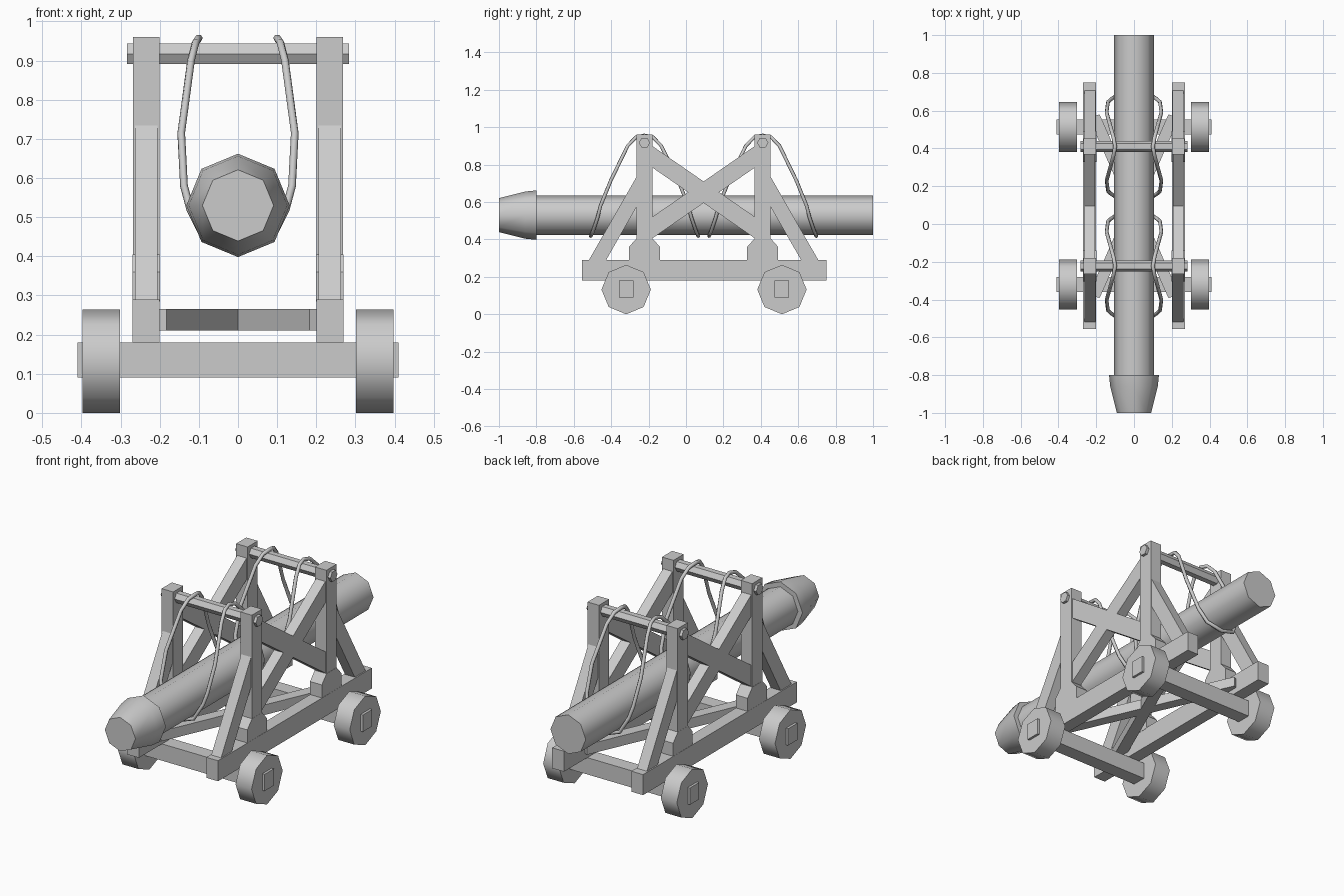
import bpy
import bmesh
import math
from mathutils import Vector, Matrix

cube = bpy.data.objects.get("Cube")
if cube:
    bpy.data.objects.remove(cube, do_unlink=True)

grey = bpy.data.materials.new("plain grey")
grey.use_nodes = True
colour = (0.6, 0.6, 0.6, 1)
grey.diffuse_color = colour
grey.node_tree.nodes["Principled BSDF"].inputs["Base Color"].default_value = colour

MID = 0.094            # y of the frame's middle
POSTS = (-0.222, 0.41)  # y of the two post pairs
AXLES = (-0.32, 0.513)
LOG_Z = 0.53


def finish(name, bm, smooth=False):
    bmesh.ops.recalc_face_normals(bm, faces=bm.faces)
    mesh = bpy.data.meshes.new(name)
    bm.to_mesh(mesh)
    bm.free()
    mesh.materials.append(grey)
    obj = bpy.data.objects.new(name, mesh)
    bpy.context.collection.objects.link(obj)
    if smooth:
        bpy.ops.object.select_all(action='DESELECT')
        obj.select_set(True)
        bpy.context.view_layer.objects.active = obj
        bpy.ops.object.shade_smooth_by_angle(angle=math.radians(50))
    return obj


def plate(name, outline, x0, x1):
    """Extrude a (y, z) outline from x0 to x1."""
    bm = bmesh.new()
    face = bm.faces.new([bm.verts.new((x0, y, z)) for y, z in outline])
    moved = bmesh.ops.extrude_face_region(bm, geom=[face])["geom"]
    verts = [v for v in moved if isinstance(v, bmesh.types.BMVert)]
    bmesh.ops.translate(bm, verts=verts, vec=(x1 - x0, 0, 0))
    return finish(name, bm)


def box(name, x0, x1, y0, y1, z0, z1):
    return plate(name, [(y0, z0), (y1, z0), (y1, z1), (y0, z1)], x0, x1)


def lathe(name, stations, sides, axis, centre, smooth=True):
    """Capped solid from (position, radius) stations along x or y."""
    bm = bmesh.new()
    rings = []
    for pos, r in stations:
        ring = []
        for i in range(sides):
            a = math.tau * i / sides
            u, v = r * math.cos(a), r * math.sin(a)
            p = (pos, u, v) if axis == "x" else (u, pos, v)
            ring.append(bm.verts.new(Vector(p) + Vector(centre)))
        rings.append(ring)
    for a, b in zip(rings, rings[1:]):
        for i in range(sides):
            j = (i + 1) % sides
            bm.faces.new((a[i], a[j], b[j], b[i]))
    bm.faces.new(rings[0])
    bm.faces.new(rings[-1])
    return finish(name, bm, smooth)


# Side frames
for side, s in (("left", 1), ("right", -1)):
    box(f"{side}_rail", s * 0.2, s * 0.27, -0.555, 0.75, 0.18, 0.29)
    for end, y, out in (("front", POSTS[0], -1), ("rear", POSTS[1], 1)):
        box(f"{side}_{end}_post", s * 0.2, s * 0.268, y - 0.043, y + 0.043, 0.285, 0.96)
        foot = [(-0.083, 0.285), (0.083, 0.285), (0.083, 0.36),
                (0.043, 0.405), (-0.043, 0.405), (-0.083, 0.36)]
        plate(f"{side}_{end}_post_foot", [(y + a, z) for a, z in foot], s * 0.199, s * 0.269)
        # Outer sloping strut
        strut = [(0.3, 0.285), (0.043, 0.734), (0.043, 0.573), (0.208, 0.285)]
        plate(f"{side}_{end}_strut", [(y + out * a, z) for a, z in strut], s * 0.205, s * 0.263)
        # Crossed brace between the posts
        brace = [(0.275, 0.9), (0.275, 0.785), (-0.275, 0.405), (-0.275, 0.52)]
        plate(f"{side}_{end}_cross_brace", [(MID + out * a, z) for a, z in brace],
              s * 0.206, s * 0.262)

# Flat cross between the rails
for name, s in (("floor_brace_a", 1), ("floor_brace_b", -1)):
    run = Vector((s * 0.42, 0.95, 0))
    bm = bmesh.new()
    bmesh.ops.create_cube(bm, size=1)
    turn = Matrix.Rotation(math.atan2(run.y, run.x), 4, 'Z')
    size = Matrix.Diagonal((run.length, 0.06, 0.054, 1))
    bm.transform(Matrix.Translation((0, MID, 0.238)) @ turn @ size)
    finish(name, bm)

# Axles and wheels
for end, y in zip(("front", "rear"), AXLES):
    box(f"{end}_axle", -0.41, 0.41, y - 0.039, y + 0.039, 0.09, 0.18)
    for side, s in (("left", 1), ("right", -1)):
        lathe(f"{end}_{side}_wheel", [(s * 0.302, 0.132), (s * 0.397, 0.132)],
              8, "x", (0, y, 0.132))

# Ram log and its head
lathe("ram_log", [(-0.85, 0.105), (1, 0.105)], 8, "y", (0, 0, LOG_Z))
lathe("ram_head", [(-1, 0.091), (-0.86, 0.126), (-0.8, 0.132)], 8, "y", (0, 0, LOG_Z))

# Crossbars with their slings
half = [(0.1, 0, 0.957), (0.108, 0.045, 0.947), (0.12, 0.09, 0.9), (0.145, 0.18, 0.715),
        (0.138, 0.235, 0.58), (0.122, 0.25, 0.52), (0.085, 0.275, 0.445), (0, 0.287, 0.418)]
for end, y in zip(("front", "rear"), POSTS):
    lathe(f"{end}_crossbar", [(-0.283, 0.03), (0.283, 0.03)], 6, "x", (0, y, 0.917))
    loop = []
    for sx, sy, flip in ((1, -1, False), (-1, -1, True), (-1, 1, False), (1, 1, True)):
        pts = [(sx * a, y + sy * b, c) for a, b, c in half]
        loop += (pts[::-1] if flip else pts)[:-1]
    curve = bpy.data.curves.new(f"{end}_sling_rope", 'CURVE')
    curve.dimensions = '3D'
    curve.bevel_depth = 0.01
    curve.bevel_resolution = 1
    spline = curve.splines.new('POLY')
    spline.points.add(len(loop) - 1)
    for point, co in zip(spline.points, loop):
        point.co = (*co, 1)
    spline.use_cyclic_u = True
    curve.materials.append(grey)
    rope = bpy.data.objects.new(f"{end}_sling_rope", curve)
    bpy.context.collection.objects.link(rope)
